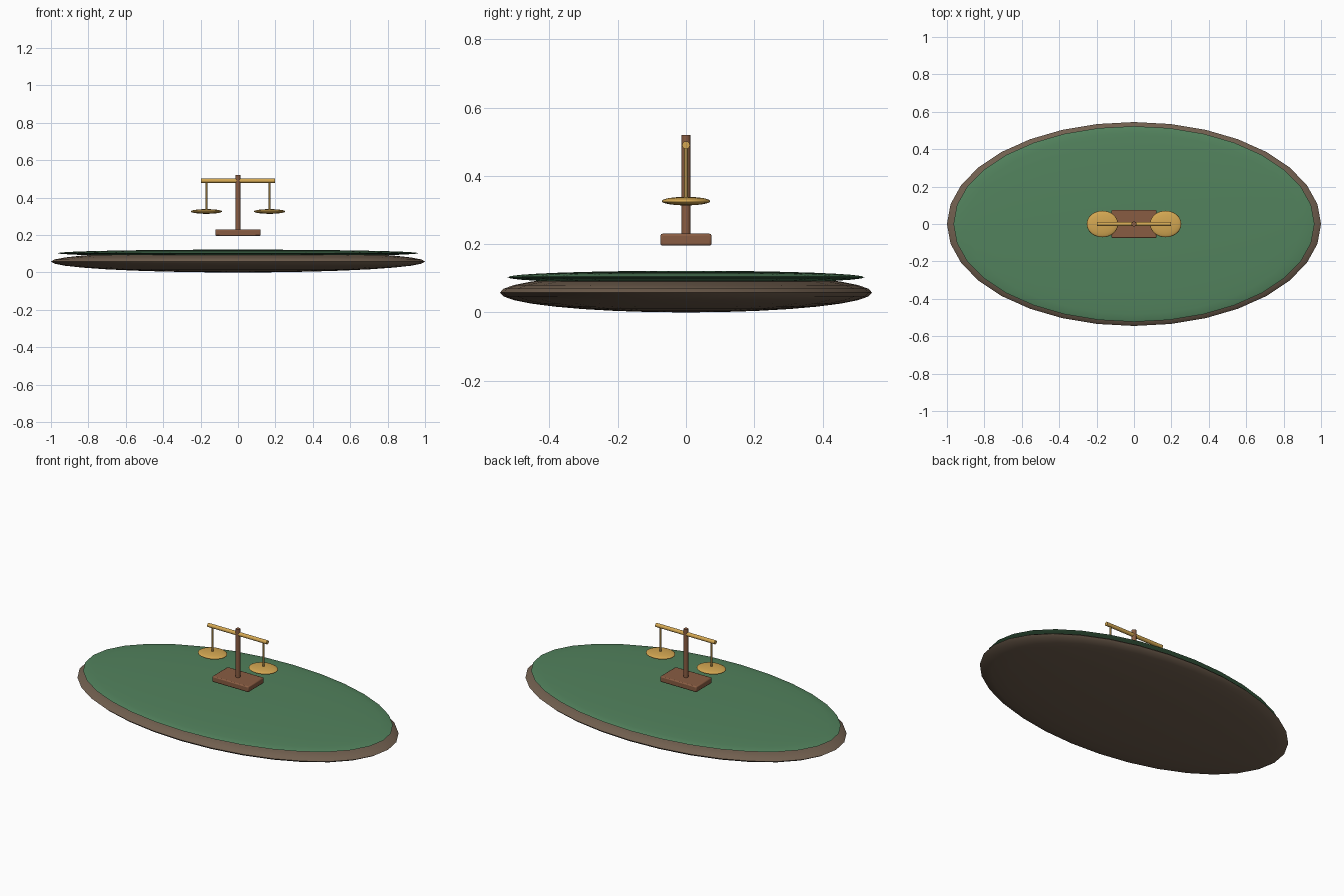
import bpy, math

if "Cube" in bpy.data.objects:
    bpy.data.objects.remove(bpy.data.objects["Cube"])


def material(name, rgb):
    m = bpy.data.materials.new(name)
    m.diffuse_color = (*rgb, 1.0)
    m.use_nodes = True
    m.node_tree.nodes["Principled BSDF"].inputs["Base Color"].default_value = m.diffuse_color
    return m


EARTH = material("earth brown", (0.165, 0.115, 0.078))
GRASS = material("grass green", (0.085, 0.225, 0.11))
WOOD = material("warm wood", (0.25, 0.108, 0.055))
BRASS = material("brass", (0.66, 0.39, 0.085))
CHAIN = material("dull brass", (0.42, 0.26, 0.07))


def finish(name, mat, angle=40):
    ob = bpy.context.object
    ob.name = name
    ob.data.materials.append(mat)
    bpy.ops.object.transform_apply(location=False, rotation=False, scale=True)
    bpy.ops.object.shade_smooth_by_angle(angle=math.radians(angle))
    return ob


def ellipsoid(name, loc, radii, mat, segments=32, rings=16):
    bpy.ops.mesh.primitive_uv_sphere_add(segments=segments, ring_count=rings, location=loc)
    bpy.context.object.scale = radii
    return finish(name, mat, 80)


def rod(name, loc, radius, length, mat, rot=(0, 0, 0), sides=16):
    bpy.ops.mesh.primitive_cylinder_add(vertices=sides, radius=radius, depth=length,
                                        location=loc, rotation=rot)
    return finish(name, mat)


# Oval island: earth body with a thin grass layer
ellipsoid("island_earth", (0, 0, 0.058), (1.0, 0.545, 0.058), EARTH)
ellipsoid("island_grass", (0, 0, 0.103), (0.965, 0.523, 0.019), GRASS)

# Balance stand: bevelled plinth and post
bpy.ops.mesh.primitive_cube_add(size=1, location=(0, 0, 0.213))
bpy.context.object.scale = (0.242, 0.15, 0.035)
plinth = finish("plinth", WOOD)
bevel = plinth.modifiers.new("soft edges", "BEVEL")
bevel.width = 0.006
bevel.segments = 2
rod("post", (0, 0, 0.37), 0.0135, 0.3, WOOD)

# Crossbeam with a hanger and a shallow pan on each side
rod("beam", (0, 0, 0.49), 0.0115, 0.395, BRASS, rot=(0, math.pi / 2, 0))
for side, label in ((-1, "left"), (1, "right")):
    rod(f"{label}_hanger", (side * 0.169, 0, 0.408), 0.0055, 0.16, CHAIN, sides=10)
    ellipsoid(f"{label}_pan", (side * 0.169, 0, 0.326), (0.084, 0.071, 0.0125), BRASS)
